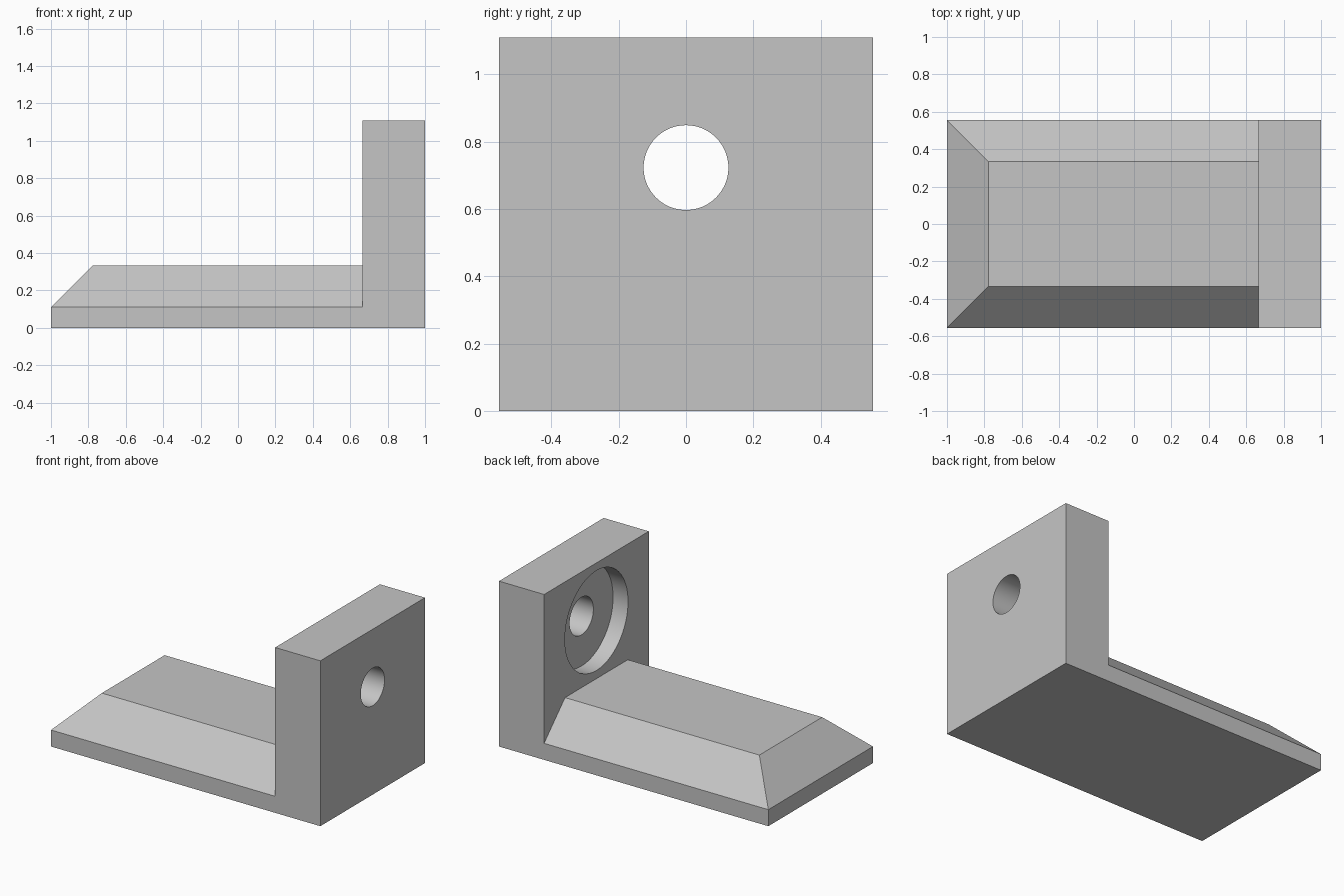
import bpy, bmesh, math
from mathutils import Matrix

default = bpy.data.objects.get("Cube")
if default:
    bpy.data.objects.remove(default, do_unlink=True)

HALF_Y = 0.555      # half depth of the bracket
WALL_X = 0.665      # inner face of the upright plate
HEIGHT = 1.11
LIP = 0.111         # straight edge below the chamfer
LEDGE = 0.333       # top of the foot
SLOPE = LEDGE - LIP
HOLE_Z = 0.723

grey = bpy.data.materials.new("light_grey")
grey.use_nodes = True
colour = (0.56, 0.56, 0.56, 1)
grey.diffuse_color = colour
grey.node_tree.nodes["Principled BSDF"].inputs["Base Color"].default_value = colour


def add_object(name, bm):
    bmesh.ops.recalc_face_normals(bm, faces=bm.faces)
    mesh = bpy.data.meshes.new(name)
    bm.to_mesh(mesh)
    bm.free()
    mesh.materials.append(grey)
    obj = bpy.data.objects.new(name, mesh)
    bpy.context.collection.objects.link(obj)
    return obj


def loft(name, sections):
    """Stack rectangles (x0, x1, half_y, z) into a closed solid."""
    bm = bmesh.new()
    rings = []
    for x0, x1, h, z in sections:
        corners = ((x0, -h), (x1, -h), (x1, h), (x0, h))
        rings.append([bm.verts.new((x, y, z)) for x, y in corners])
    bm.faces.new(rings[0])
    bm.faces.new(rings[-1])
    for low, high in zip(rings, rings[1:]):
        for i in range(4):
            j = (i + 1) % 4
            bm.faces.new((low[i], low[j], high[j], high[i]))
    return add_object(name, bm)


def bore(name, radius, x0, x1):
    """Cylinder along x used as a cutter."""
    bm = bmesh.new()
    place = Matrix.Translation(((x0 + x1) / 2, 0, HOLE_Z)) @ Matrix.Rotation(math.pi / 2, 4, "Y")
    bmesh.ops.create_cone(bm, cap_ends=True, segments=64, radius1=radius,
                          radius2=radius, depth=x1 - x0, matrix=place)
    obj = add_object(name, bm)
    obj.hide_render = True
    return obj


def combine(target, other, operation):
    mod = target.modifiers.new(operation.lower(), "BOOLEAN")
    mod.operation = operation
    mod.solver = "EXACT"
    mod.object = other
    bpy.context.view_layer.objects.active = target
    bpy.ops.object.modifier_apply(modifier=mod.name)
    bpy.data.objects.remove(other, do_unlink=True)


# Upright plate
bracket = loft("bracket", [(WALL_X, 1, HALF_Y, 0), (WALL_X, 1, HALF_Y, HEIGHT)])

# Chamfered foot, running a little into the plate
inner = WALL_X + 0.1
foot = loft("foot", [(-1, inner, HALF_Y, 0),
                     (-1, inner, HALF_Y, LIP),
                     (-1 + SLOPE, inner, HALF_Y - SLOPE, LEDGE)])
combine(bracket, foot, "UNION")

# Through hole and the wide recess on the inner face
combine(bracket, bore("through_hole", 0.126, WALL_X - 0.1, 1.1), "DIFFERENCE")
combine(bracket, bore("recess", 0.335, WALL_X - 0.1, WALL_X + LIP), "DIFFERENCE")

# Smooth bores, crisp edges
bpy.ops.object.select_all(action="DESELECT")
bracket.select_set(True)
bpy.context.view_layer.objects.active = bracket
bpy.ops.object.shade_smooth_by_angle(angle=math.radians(30))
